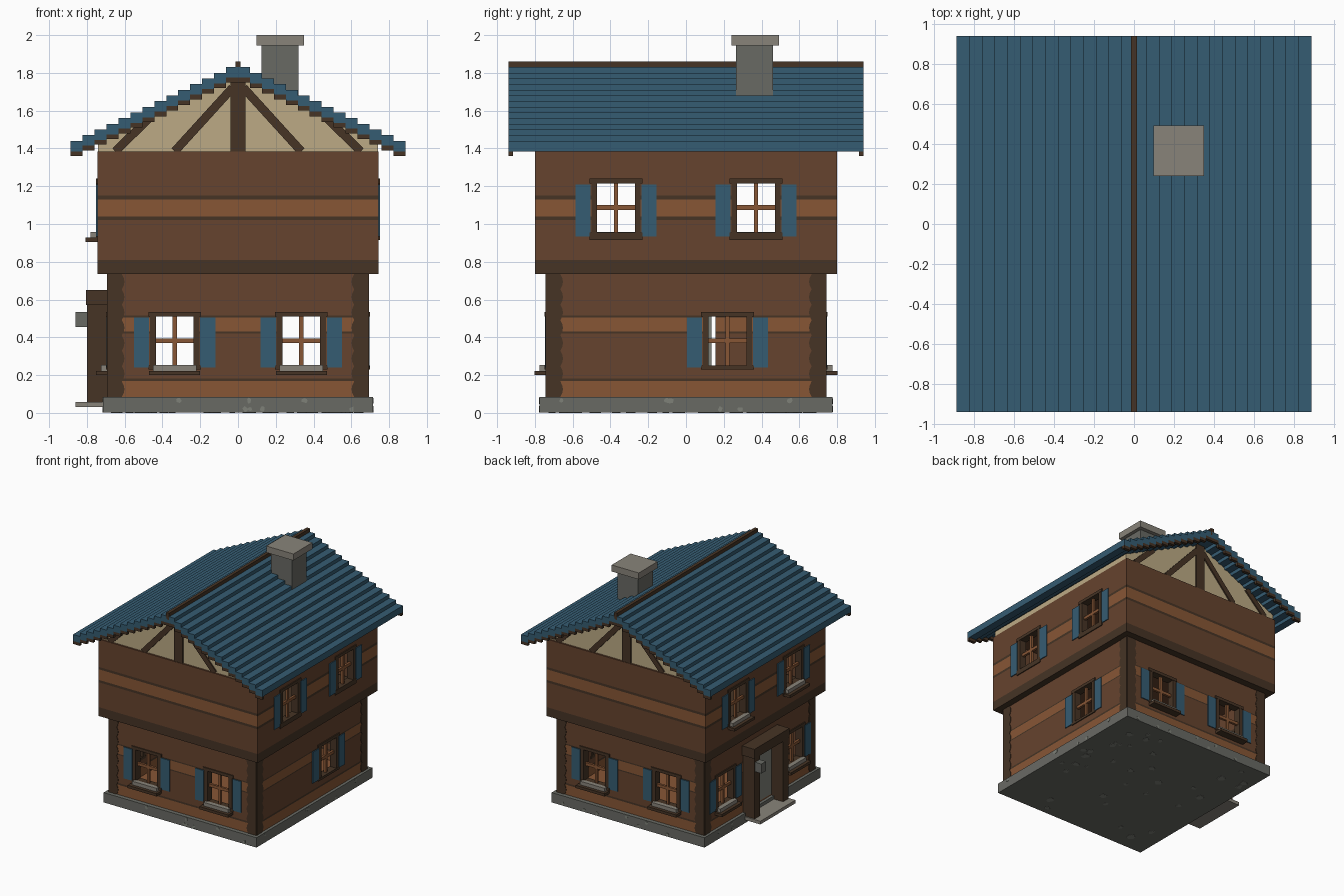
import bpy, bmesh, math, random
from mathutils import Matrix, Vector

random.seed(4)
old = bpy.data.objects.get("Cube")
if old:
    bpy.data.objects.remove(old, do_unlink=True)


def material(name, hexa):
    def lin(i):
        c = int(hexa[i:i + 2], 16) / 255
        return c / 12.92 if c < 0.04 else ((c + 0.055) / 1.055) ** 2.4
    col = (lin(0), lin(2), lin(4), 1)
    m = bpy.data.materials.new(name)
    m.use_nodes = True
    m.diffuse_color = col
    bsdf = m.node_tree.nodes["Principled BSDF"]
    bsdf.inputs["Base Color"].default_value = col
    bsdf.inputs["Roughness"].default_value = 0.9
    return m


BROWN = material("wall brown", "66432e")
LIGHT = material("light wood", "875635")
DARK = material("dark timber", "463425")
BLUE = material("blue paint", "355c72")
CREAM = material("cream plaster", "bcaa85")
GREY = material("foundation grey", "696a64")
STONE = material("pale stone", "89847a")
PEBBLE = material("pebble grey", "7e8178")


def finish(name, bm, mat, mtx=Matrix()):
    bmesh.ops.recalc_face_normals(bm, faces=bm.faces)
    bm.transform(mtx)
    me = bpy.data.meshes.new(name)
    bm.to_mesh(me)
    bm.free()
    me.materials.append(mat)
    ob = bpy.data.objects.new(name, me)
    bpy.context.collection.objects.link(ob)
    return ob


def boxes(name, mat, specs, mtx=Matrix()):
    """Each spec is x0, x1, y0, y1, z0, z1."""
    bm = bmesh.new()
    for x0, x1, y0, y1, z0, z1 in specs:
        m = Matrix.Translation(((x0 + x1) / 2, (y0 + y1) / 2, (z0 + z1) / 2))
        m = m @ Matrix.Diagonal((x1 - x0, y1 - y0, z1 - z0, 1))
        bmesh.ops.create_cube(bm, size=1, matrix=m)
    return finish(name, bm, mat, mtx)


def prism(name, mat, pts, y0, y1, mtx=Matrix()):
    """Extrude an x-z outline from y0 to y1."""
    bm = bmesh.new()
    f = bm.faces.new([bm.verts.new((x, y0, z)) for x, z in pts])
    new = bmesh.ops.extrude_face_region(bm, geom=[f])["geom"]
    bmesh.ops.translate(bm, vec=(0, y1 - y0, 0),
                        verts=[v for v in new if isinstance(v, bmesh.types.BMVert)])
    return finish(name, bm, mat, mtx)


# Each side is drawn as if it were the front, then turned about z
SIDES = {"front": 0, "left": 1, "back": 2, "right": 3}


def turn(side):
    return Matrix.Rotation(SIDES[side] * math.pi / 2, 4, "Z")


LOW, UP = (0.69, 0.74), (0.745, 0.80)


def depth(side, size):
    return size[1] if side in ("front", "back") else size[0]


# side, centre, opening bottom, storey size, has planter
WINDOWS = [(s, u, 0.25, LOW, True) for s in ("front", "back", "right")
           for u in ((-0.335, 0.335) if s != "right" else (-0.46, 0.46))]
WINDOWS += [(s, u, 0.955, UP, s == "right") for s in ("left", "right") for u in (-0.37, 0.37)]
WINDOWS.append(("left", 0.22, 0.25, LOW, False))


def storey(name, size, z0, z1, floor, bands, openings):
    """Hollow walls with openings, then banded by height."""
    x, y = size
    walls = boxes(name, BROWN, [(-x, x, -y, y, z0, z1)])
    t = 0.05
    cutters = [boxes("room_cutter", BROWN, [(t - x, x - t, t - y, y - t, z0 + floor, z1 - 0.02)])]
    for side, u, w, a, b in openings:
        d = depth(side, size)
        cutters.append(boxes("opening_cutter", BROWN,
                             [(u - w, u + w, -d - 0.1, -d + 0.1, a, b)], turn(side)))
    for c in cutters:
        c.hide_render = True
        mod = walls.modifiers.new("cut", "BOOLEAN")
        mod.operation, mod.solver, mod.object = "DIFFERENCE", "EXACT", c
    dg = bpy.context.evaluated_depsgraph_get()
    me = bpy.data.meshes.new_from_object(walls.evaluated_get(dg))
    walls.modifiers.clear()
    walls.data = me
    for c in cutters:
        bpy.data.objects.remove(c, do_unlink=True)
    me.materials.clear()
    for m in (BROWN, LIGHT, DARK):
        me.materials.append(m)
    bm = bmesh.new()
    bm.from_mesh(me)
    for a, b, _ in bands:
        for z in (a, b):
            bmesh.ops.bisect_plane(bm, geom=bm.verts[:] + bm.edges[:] + bm.faces[:],
                                   plane_co=(0, 0, z), plane_no=(0, 0, 1))
    for f in bm.faces:
        z = f.calc_center_median().z
        f.material_index = next((i for a, b, i in bands if a - 1e-4 <= z <= b), 0)
    bm.to_mesh(me)
    bm.free()


def holes(size):
    return [(s, u, 0.11, z - 0.01, z + 0.27) for s, u, z, sz, _ in WINDOWS if sz is size]


storey("lower_walls", LOW, 0.08, 0.74, 0.01,
       [(0.085, 0.168, 1), (0.168, 0.183, 2), (0.42, 0.43, 2), (0.43, 0.505, 1), (0.505, 0.515, 2)],
       holes(LOW) + [("right", 0, 0.155, 0.095, 0.57)])
storey("upper_walls", UP, 0.735, 1.385, 0.07,
       [(0.735, 0.81, 2), (1.02, 1.04, 2), (1.04, 1.13, 1), (1.13, 1.15, 2)], holes(UP))

# Foundation with pale pebbles set in its faces
boxes("foundation", GREY, [(-0.715, 0.715, -0.775, 0.775, 0.002, 0.085)])


def pebble(name, mtx, r):
    pts = [(r * random.uniform(0.6, 1.2) * math.cos(a * math.tau / 7),
            r * random.uniform(0.6, 1.2) * math.sin(a * math.tau / 7)) for a in range(7)]
    prism(name, PEBBLE, pts, -0.002, 0.002, mtx)


for i in range(36):
    spot = Matrix.Translation((random.uniform(-0.66, 0.66), random.uniform(-0.72, 0.72), 0.002))
    pebble("base_pebble", spot @ Matrix.Rotation(math.pi / 2, 4, "X"), random.uniform(0.015, 0.035))
for side in SIDES:
    for i in range(7):
        spot = Matrix.Translation((random.uniform(-0.66, 0.66), -depth(side, (0.715, 0.775)),
                                   random.choice((0.02, 0.065))))
        pebble("side_pebble", turn(side) @ spot, 0.015)

# Corner posts with a scalloped inner edge
for side in SIDES:
    d = depth(side, LOW)
    half = LOW[0] if d == LOW[1] else LOW[1]
    for s in (-1, 1):
        edge = [(s * (half - 0.075 - 0.014 * abs(math.sin(k * math.pi / 4))),
                 0.085 + 0.65 * k / 32) for k in range(33)]
        prism("corner_post", DARK, edge + [(s * half, 0.735), (s * half, 0.085)],
              -d - 0.004, -d + 0.001, turn(side))

# Windows: frame, glazing bars, shutters, and planters where fitted
for side, u, z, size, planter in WINDOWS:
    d = depth(side, size)
    m = turn(side) @ Matrix.Translation((u, -d, z))
    foot = -0.04 if size is UP else -0.02
    boxes("window_frame", DARK,
          [(s * 0.115 - 0.015, s * 0.115 + 0.015, -0.006, 0.055, foot, 0.26) for s in (-1, 1)]
          + [(-0.14, 0.14, -0.008, 0.055, 0.26, 0.285), (-0.14, 0.14, -0.008, 0.055, foot, 0)], m)
    boxes("window_bars", LIGHT, [(-0.011, 0.011, 0.015, 0.035, 0, 0.26),
                                 (-0.1, 0.1, 0.015, 0.035, 0.12, 0.145)], m)
    boxes("shutters", BLUE, [(s * 0.175 - 0.04, s * 0.175 + 0.04, -0.007, 0.005, -0.01 + foot / 2 + 0.01, 0.255)
                             for s in (-1, 1)], m)
    if planter:
        boxes("window_sill", DARK, [(-0.135, 0.135, -0.063, 0.01, -0.05, -0.027)], m)
        boxes("planter", STONE, [(-0.115, 0.115, -0.035, 0.0, -0.027, 0.003)], m)

# Doorway with porch frame, door, step and lamp
m = turn("right")
boxes("porch_frame", DARK, [(s * 0.19 - 0.035, s * 0.19 + 0.035, -0.80, -0.66, 0.05, 0.57) for s in (-1, 1)]
      + [(-0.235, 0.235, -0.805, -0.66, 0.57, 0.65)], m)
boxes("door", PEBBLE, [(-0.135, 0.155, -0.69, -0.66, 0.09, 0.57)], m)
boxes("door_step", STONE, [(-0.235, 0.235, -0.86, -0.70, 0.03, 0.057)], m)
boxes("porch_lamp", GREY, [(-0.22, -0.16, -0.86, -0.80, 0.455, 0.535)], m)

# Attic with timbered gables
prism("attic", CREAM, [(-0.74, 1.38), (0.74, 1.38), (0.74, 1.43), (0, 1.79), (-0.74, 1.43)], -0.785, 0.785)


def beam(p, q, w, mtx):
    p, q = Vector(p), Vector(q)
    n = (q - p).orthogonal().normalized() * w / 2
    prism("gable_timber", DARK, [p + n, q + n, q - n, p - n], -0.796, -0.78, mtx)


for side in ("front", "back"):
    beam((0, 1.38), (0, 1.78), 0.08, turn(side))
    for s in (-1, 1):
        beam((s * 0.03, 1.72), (s * 0.335, 1.385), 0.045, turn(side))
        beam((s * 0.47, 1.56), (s * 0.65, 1.385), 0.045, turn(side))

# Stepped roof planks with dark strips under both ends
N, RUN, DROP = 14, 0.886 / 14, 0.03
for s, word in ((-1, "right"), (1, "left")):
    planks, barge = [], []
    for i in range(N):
        x0, x1 = sorted((s * i * RUN, s * (i + 1) * RUN))
        top = 1.83 - DROP * i
        planks.append((x0, x1, -0.94, 0.94, top - 0.055, top))
        barge += [(x0, x1, *y, top - 0.08, top - 0.055) for y in ((-0.94, -0.915), (0.915, 0.94))]
    boxes(word + "_roof_planks", BLUE, planks)
    boxes(word + "_barge_strips", DARK, barge)
boxes("ridge_beam", DARK, [(-0.014, 0.014, -0.94, 0.94, 1.80, 1.86)])

# Chimney
boxes("chimney", GREY, [(0.125, 0.32, 0.265, 0.46, 1.55, 1.945)])
boxes("chimney_cap", STONE, [(0.097, 0.35, 0.24, 0.493, 1.945, 2.0)])
